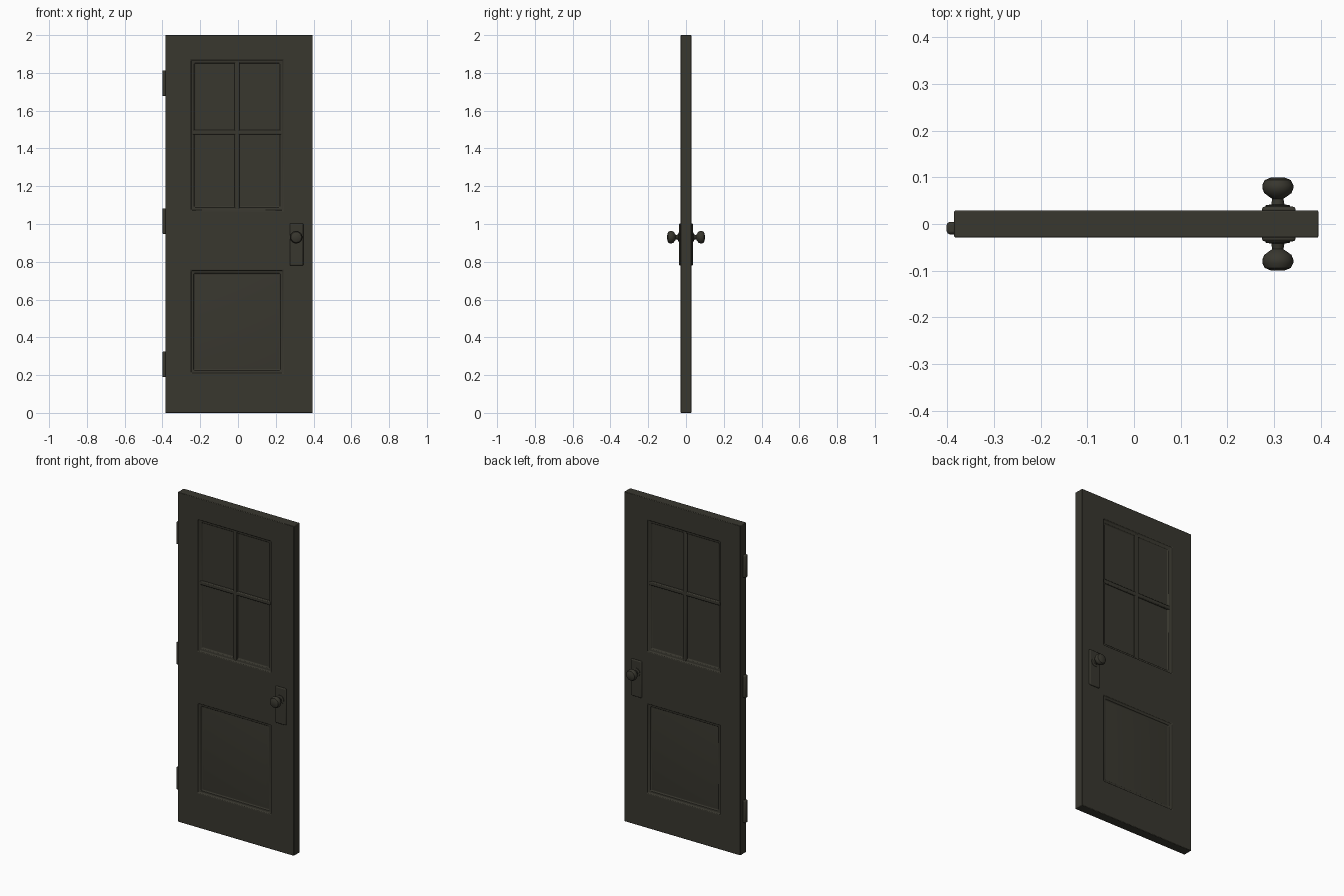
import bpy, bmesh, math
from mathutils import Matrix, Vector

if "Cube" in bpy.data.objects:
    bpy.data.objects.remove(bpy.data.objects["Cube"], do_unlink=True)

COLOUR = (0.040, 0.038, 0.028, 1.0)
mat = bpy.data.materials.new("dark olive bronze")
mat.use_nodes = True
mat.diffuse_color = COLOUR
mat.node_tree.nodes["Principled BSDF"].inputs["Base Color"].default_value = COLOUR


def finish(name, bm, bevel=0.0, segments=2):
    """Turn a bmesh into a shaded object with optional softened edges."""
    bmesh.ops.recalc_face_normals(bm, faces=bm.faces)
    mesh = bpy.data.meshes.new(name)
    bm.to_mesh(mesh)
    bm.free()
    mesh.materials.append(mat)
    obj = bpy.data.objects.new(name, mesh)
    bpy.context.collection.objects.link(obj)
    if bevel:
        mod = obj.modifiers.new("soft edges", "BEVEL")
        mod.width, mod.segments = bevel, segments
        mod.limit_method, mod.angle_limit = "ANGLE", math.radians(50)
    bpy.ops.object.select_all(action="DESELECT")
    obj.select_set(True)
    bpy.context.view_layer.objects.active = obj
    bpy.ops.object.shade_smooth_by_angle(angle=math.radians(35))
    return obj


def box(name, low, high, bevel=0.0, segments=2):
    low, high = Vector(low), Vector(high)
    bm = bmesh.new()
    bmesh.ops.create_cube(bm, size=1, matrix=Matrix.Translation((low + high) / 2)
                          @ Matrix.Diagonal((*(high - low), 1)))
    return finish(name, bm, bevel, segments)


# Door slab: a box cut into stiles, rails and two panel openings
X = (-0.385, -0.25, 0.24, 0.395)
Z = (0, 0.21, 0.755, 1.07, 1.87, 2)
HALF = 0.029
bm = bmesh.new()
bmesh.ops.create_cube(bm, size=1, matrix=Matrix.Translation(((X[0] + X[-1]) / 2, 0, 1))
                      @ Matrix.Diagonal((X[-1] - X[0], 2 * HALF, 2, 1)))
cuts = [((x, 0, 0), (1, 0, 0)) for x in X[1:-1]] + [((0, 0, z), (0, 0, 1)) for z in Z[1:-1]]
for point, normal in cuts:
    bmesh.ops.bisect_plane(bm, geom=bm.verts[:] + bm.edges[:] + bm.faces[:],
                           plane_co=point, plane_no=normal)


def opening(z_low, z_high):
    return [f for f in bm.faces if abs(f.normal.y) > 0.9
            and X[1] < f.calc_center_median().x < X[2]
            and z_low < f.calc_center_median().z < z_high]


# Each moulding step is (width, depth); negative depth sinks into the door
window, panel = opening(Z[3], Z[4]), opening(Z[1], Z[2])
for faces, steps in ((window, ((0.006, -0.008), (0.018, -0.002), (0.006, -0.008))),
                     (panel, ((0.006, -0.008), (0.016, -0.001), (0.006, -0.006), (0.03, 0.003)))):
    for width, depth in steps:
        bmesh.ops.inset_individual(bm, faces=faces, thickness=width, depth=depth)
finish("door_slab", bm, 0.003)

# Window glazing bars, standing proud of the panes on both sides
box("vertical_glazing_bar", (-0.018, -0.021, 1.075), (0.008, 0.021, 1.865), 0.005)
box("horizontal_glazing_bar", (-0.245, -0.021, 1.473), (0.235, 0.021, 1.497), 0.005)

# Hinge knuckles on the door's right edge
for place, z in (("top", 1.745), ("middle", 1.015), ("bottom", 0.257)):
    box(place + "_hinge", (-0.401, -0.022, z - 0.068), (-0.38, 0.004, z + 0.068), 0.006)

# Escutcheon plates and turned knobs on both faces
KNOB = [(0.026, 0.030), (0.026, 0.040), (0.014, 0.042), (0.012, 0.054), (0.018, 0.058),
        (0.029, 0.066), (0.033, 0.076), (0.033, 0.084), (0.028, 0.094), (0.016, 0.099), (0, 0.1)]
for place, side in (("front", -1), ("back", 1)):
    y = sorted((side * 0.025, side * 0.037))
    box(place + "_escutcheon", (0.274, y[0], 0.78), (0.346, y[1], 1.003), 0.007, 3)
    bm = bmesh.new()
    verts = [bm.verts.new((0.308 + r, side * d, 0.93)) for r, d in KNOB]
    edges = [bm.edges.new(pair) for pair in zip(verts, verts[1:])]
    bmesh.ops.spin(bm, geom=verts + edges, cent=(0.308, 0, 0.93), axis=(0, 1, 0),
                   angle=math.tau, steps=24)
    bmesh.ops.remove_doubles(bm, verts=bm.verts, dist=0.0002)
    finish(place + "_knob", bm)
